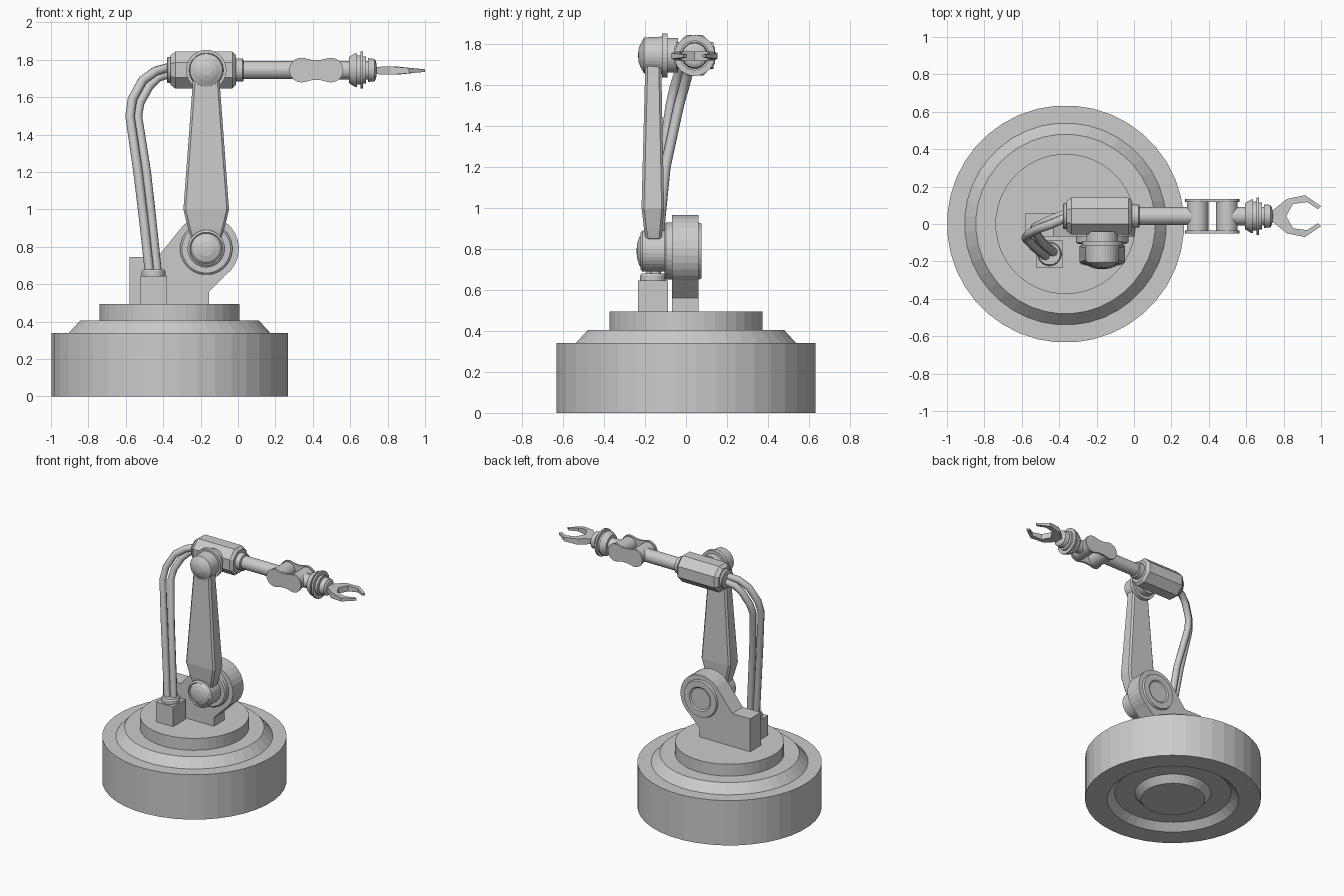
import bpy, bmesh, math
from mathutils import Vector


def finish(name, bm):
    bmesh.ops.remove_doubles(bm, verts=bm.verts, dist=1e-5)
    bmesh.ops.recalc_face_normals(bm, faces=bm.faces)
    me = bpy.data.meshes.new(name)
    bm.to_mesh(me)
    bm.free()
    ob = bpy.data.objects.new(name, me)
    bpy.context.collection.objects.link(ob)
    return ob


def loft(name, rings, caps=True):
    """Skin a list of equally sized closed vertex rings."""
    bm = bmesh.new()
    vs = [[bm.verts.new(p) for p in r] for r in rings]
    n = len(vs[0])
    for a, b in zip(vs, vs[1:]):
        for i in range(n):
            j = (i + 1) % n
            bm.faces.new((a[i], a[j], b[j], b[i]))
    if caps:
        bm.faces.new(vs[0])
        bm.faces.new(vs[-1])
    return finish(name, bm)


def lathe(name, profile, origin, axis, seg=32):
    """Turn (distance along axis, radius) points around an axis."""
    q = Vector(axis).to_track_quat('Z', 'Y')
    rings = []
    for t, r in profile:
        ang = [2 * math.pi * (i + 0.5) / seg for i in range(seg)]
        rings.append([Vector(origin) + q @ Vector((r * math.cos(a), r * math.sin(a), t)) for a in ang])
    caps = profile[0][1] > 0 and profile[-1][1] > 0
    return loft(name, rings, caps)


def plate(name, pts, y0, y1):
    """Extrude an x-z outline along y."""
    return loft(name, [[(x, y, z) for x, z in pts] for y in (y0, y1)])


def arc(cx, cz, r, a0, a1, n):
    return [(cx + r * math.cos(math.radians(a0 + (a1 - a0) * i / n)),
             cz + r * math.sin(math.radians(a0 + (a1 - a0) * i / n))) for i in range(n + 1)]


def bevel(ob, w):
    m = ob.modifiers.new("edge", 'BEVEL')
    m.width, m.segments, m.limit_method = w, 1, 'ANGLE'


X, Y, Z, FRONT = (1, 0, 0), (0, 1, 0), (0, 0, 1), (0, -1, 0)
AY, AZ = 0.042, 1.745      # forearm axis
SX, SZ = -0.17, 0.79       # shoulder pivot

# Stepped base with a recessed underside
lathe("base", [(0, 0), (0, 0.23), (0.05, 0.275), (0.05, 0.42), (0, 0.475), (0, 0.634),
               (0.34, 0.634), (0.34, 0.54), (0.405, 0.48), (0.405, 0.375), (0.495, 0.375), (0.495, 0)],
      (-0.366, 0, 0), Z, 40)

# Shoulder bracket
plate("shoulder_bracket", [(-0.58, 0.49), (-0.58, 0.745), (-0.43, 0.745)]
      + arc(SX, SZ, 0.175, 135, -55, 16) + [(-0.155, 0.56), (-0.155, 0.49)], -0.068, 0.06)
lathe("shoulder_rear_cap", [(0, 0.14), (0.015, 0.135), (0.015, 0.09), (0.008, 0.08), (0.008, 0)][::-1]
      + [(0, 0)], (SX, 0.06, SZ), Y)

# Shoulder joint stack with domed end
lathe("shoulder_joint", [(0, 0), (0, 0.14), (0.03, 0.14), (0.038, 0.13), (0.038, 0.1), (0.145, 0.1),
                         (0.155, 0.088), (0.148, 0.082), (0.16, 0.07), (0.17, 0.04), (0.174, 0)],
      (SX, -0.068, SZ), FRONT)

# Upper arm, tapering upward
sections = [(0.84, 0.08, -0.195, -0.12), (0.9, 0.098, -0.205, -0.115), (1.0, 0.122, -0.217, -0.107),
            (1.65, 0.074, -0.2, -0.12), (1.75, 0.068, -0.2, -0.12)]
bevel(loft("upper_arm", [[(SX - w, a, z), (SX + w, a, z), (SX + w, b, z), (SX - w, b, z)]
                         for z, w, a, b in sections]), 0.012)

# Elbow joint
lathe("elbow_joint", [(-0.02, 0), (-0.02, 0.085), (0.03, 0.085), (0.03, 0.108), (0.058, 0.108), (0.058, 0.092),
                      (0.145, 0.088), (0.152, 0.075), (0.163, 0.055), (0.172, 0.03), (0.174, 0)],
      (SX, -0.06, AZ), FRONT)

# Octagonal forearm housing with end collars
k = 1 / math.cos(math.pi / 8)
lathe("forearm_housing", [(-0.36, 0.08 * k), (-0.335, 0.099 * k), (-0.03, 0.099 * k), (-0.012, 0.08 * k)],
      (0, AY, AZ), X, 8)
lathe("rear_collar", [(-0.38, 0), (-0.38, 0.065), (-0.375, 0.07), (-0.35, 0.07), (-0.35, 0)], (0, AY, AZ), X, 24)
lathe("front_collar", [(-0.02, 0.062), (0.025, 0.062), (0.03, 0.055)], (0, AY, AZ), X, 24)
lathe("forearm_tube", [(0, 0.048), (0.31, 0.048)], (0, AY, AZ), X, 24)

# Wrist: two cross barrels between waisted side plates
for tag, x in (("rear", 0.34), ("front", 0.497)):
    lathe("wrist_barrel_" + tag, [(-0.077, 0.058), (0.077, 0.058)], (x, AY, AZ), Y, 24)
outline = (arc(0.34, AZ, 0.066, 75, 285, 14) + [(0.395, AZ - 0.054), (0.442, AZ - 0.054)]
           + arc(0.497, AZ, 0.066, -105, 105, 14) + [(0.442, AZ + 0.054), (0.395, AZ + 0.054)])
for tag, s in (("left", 1), ("right", -1)):
    plate("wrist_plate_" + tag, outline, AY + s * 0.076, AY + s * 0.092)

# Tool flange
lathe("tool_flange", [(0.52, 0), (0.52, 0.05), (0.594, 0.05), (0.594, 0.07), (0.625, 0.09), (0.637, 0.09),
                      (0.637, 0.078), (0.655, 0.078), (0.655, 0.1), (0.668, 0.1), (0.668, 0.073), (0.685, 0.073),
                      (0.685, 0.05), (0.695, 0.05), (0.695, 0.064), (0.73, 0.06), (0.738, 0.045), (0.745, 0)],
      (0, AY, AZ), X)

# Gripper claws, thinner toward the tips
outer = [(0.735, 0.026), (0.775, 0.058), (0.818, 0.092), (0.914, 0.112), (1.0, 0.053)]
inner = [(0.735, -0.002), (0.813, -0.002), (0.82, 0.043), (0.877, 0.074), (0.984, 0.037)]
inner[3:4] = [(0.877, 0.074)]
half = [0.018, 0.022, 0.022, 0.014, 0.007]
for tag, s in (("left", 1), ("right", -1)):
    rings = []
    for (ox, oy), (ix, iy), h in zip(outer, inner, half):
        if ix == 0.877:
            ix, iy = 0.925, 0.075
        if ix == 0.82:
            ix, iy = 0.85, 0.065
        rings.append([(ox, AY + s * oy, AZ - 0.003 + h), (ox, AY + s * oy, AZ - 0.003 - h),
                      (ix, AY + s * iy, AZ - 0.003 - h), (ix, AY + s * iy, AZ - 0.003 + h)])
    loft("gripper_claw_" + tag, rings)

# Cable box and neck
plate("cable_box", [(-0.525, 0.49), (-0.38, 0.49), (-0.38, 0.645), (-0.525, 0.645)], -0.234, -0.088)
lathe("cable_neck", [(0.64, 0.064), (0.67, 0.064), (0.68, 0.058)], (-0.452, -0.16, 0), Z, 24)

# Two cables from the box to the rear of the forearm
paths = {
    "cable_outer": [(-0.473, -0.17, 0.66), (-0.505, -0.145, 0.95), (-0.535, -0.12, 1.2), (-0.578, -0.075, 1.5),
                    (-0.565, -0.055, 1.59), (-0.51, -0.025, 1.69), (-0.44, 0.0, 1.74), (-0.36, 0.035, 1.762)],
    "cable_inner": [(-0.432, -0.15, 0.66), (-0.462, -0.125, 0.95), (-0.49, -0.1, 1.2), (-0.537, -0.035, 1.5),
                    (-0.525, -0.015, 1.57), (-0.475, 0.01, 1.66), (-0.43, 0.03, 1.705), (-0.36, 0.055, 1.728)],
}
for name, pts in paths.items():
    cu = bpy.data.curves.new(name, 'CURVE')
    cu.dimensions, cu.bevel_depth, cu.bevel_resolution, cu.use_fill_caps = '3D', 0.025, 2, True
    sp = cu.splines.new('POLY')
    sp.points.add(len(pts) - 1)
    for p, c in zip(sp.points, pts):
        p.co = (*c, 1)
    bpy.context.collection.objects.link(bpy.data.objects.new(name, cu))
